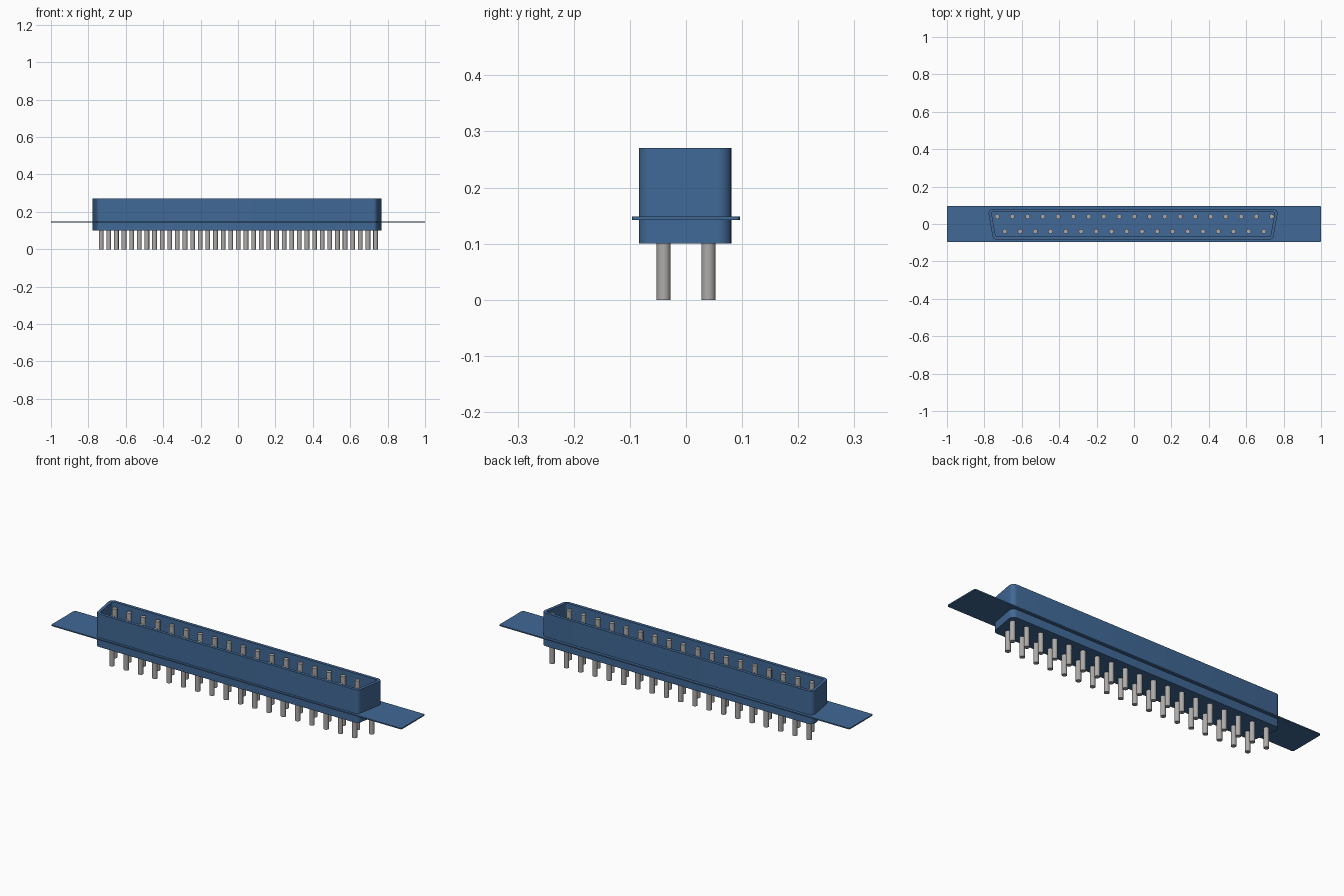
import bpy, bmesh, math
from mathutils import Vector

if "Cube" in bpy.data.objects:
    bpy.data.objects.remove(bpy.data.objects["Cube"], do_unlink=True)


def make_material(name, rgb):
    m = bpy.data.materials.new(name)
    m.use_nodes = True
    m.diffuse_color = (*rgb, 1)
    m.node_tree.nodes["Principled BSDF"].inputs["Base Color"].default_value = (*rgb, 1)
    return m


blue = make_material("steel blue", (0.052, 0.140, 0.305))
metal = make_material("pin grey", (0.42, 0.41, 0.40))


def rounded(corners, r, steps=6):
    """Round every corner of a counter-clockwise convex outline."""
    pts = []
    n = len(corners)
    for i in range(n):
        p = Vector(corners[i])
        a = (Vector(corners[i - 1]) - p).normalized()
        b = (Vector(corners[(i + 1) % n]) - p).normalized()
        half = a.angle(b) / 2
        c = p + (a + b).normalized() * (r / math.sin(half))
        s = p + a * (r / math.tan(half)) - c
        start, sweep = math.atan2(s.y, s.x), math.pi - 2 * half
        for k in range(steps + 1):
            t = start + sweep * k / steps
            pts.append((c.x + r * math.cos(t), c.y + r * math.sin(t)))
    return pts


def loft(name, rings, mat):
    """Join a stack of (outline, height) rings and cap both ends."""
    bm = bmesh.new()
    loops = [[bm.verts.new((x, y, z)) for x, y in pts] for pts, z in rings]
    n = len(loops[0])
    for lo, hi in zip(loops, loops[1:]):
        for i in range(n):
            j = (i + 1) % n
            bm.faces.new((lo[i], lo[j], hi[j], hi[i]))
    bm.faces.new(loops[0][::-1])
    bm.faces.new(loops[-1])
    bmesh.ops.recalc_face_normals(bm, faces=bm.faces)
    me = bpy.data.meshes.new(name)
    bm.to_mesh(me)
    bm.free()
    me.materials.append(mat)
    ob = bpy.data.objects.new(name, me)
    bpy.context.collection.objects.link(ob)
    bpy.ops.object.select_all(action="DESELECT")
    ob.select_set(True)
    bpy.context.view_layer.objects.active = ob
    bpy.ops.object.shade_smooth_by_angle(angle=math.radians(35))
    return ob


# D-shaped shell: slanted ends, wider at the back, hollow from the top
SLANT = math.radians(10)
CX, CY, HALF_X, HALF_Y = -0.005, -0.0015, 0.777, 0.0825


def d_outline(inset, r):
    hy = HALF_Y - inset
    side = inset / math.cos(SLANT)
    back = HALF_X - inset * math.tan(SLANT) - side
    front = back - 2 * hy * math.tan(SLANT)
    return rounded([(CX - front, CY - hy), (CX + front, CY - hy),
                    (CX + back, CY + hy), (CX - back, CY + hy)], r)


outer, inner = d_outline(0, 0.024), d_outline(0.016, 0.008)
loft("shell", [(outer, 0.10), (outer, 0.27), (inner, 0.27), (inner, 0.15)], blue)

# Thin mounting flange
plate = rounded([(-1, -0.096), (1, -0.096), (1, 0.096), (-1, 0.096)], 0.008, 4)
loft("mounting_flange", [(plate, 0.142), (plate, 0.148)], blue)

# Two staggered rows of contact pins
PITCH, RADIUS = 0.0815, 0.0125
for row, count, y in (("back", 19, 0.04), ("front", 18, -0.04)):
    for i in range(count):
        x = 0.002 + (i - (count - 1) / 2) * PITCH
        circle = [(x + RADIUS * math.cos(k * math.tau / 20),
                   y + RADIUS * math.sin(k * math.tau / 20)) for k in range(20)]
        loft(f"{row}_pin_{i + 1}", [(circle, 0), (circle, 0.254)], metal)
